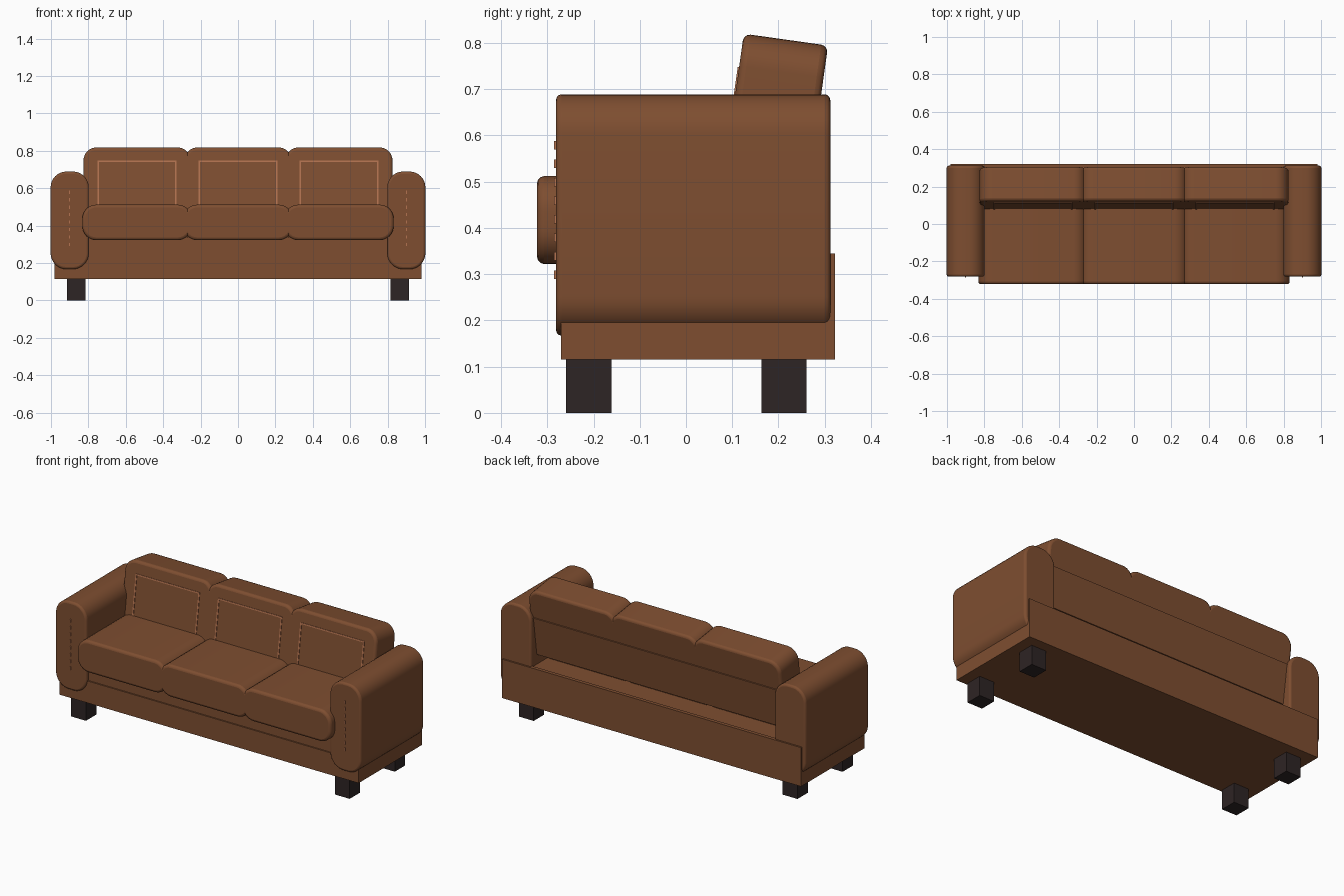
import bpy, bmesh, math
from mathutils import Matrix

if "Cube" in bpy.data.objects:
    bpy.data.objects.remove(bpy.data.objects["Cube"])


def material(name, rgb):
    m = bpy.data.materials.new(name)
    m.diffuse_color = (*rgb, 1)
    m.use_nodes = True
    m.node_tree.nodes["Principled BSDF"].inputs["Base Color"].default_value = m.diffuse_color
    return m


LEATHER = material("brown_leather", (0.209, 0.076, 0.030))
THREAD = material("tan_thread", (0.456, 0.171, 0.080))
WOOD = material("dark_wood", (0.027, 0.018, 0.018))
LEAN = math.radians(8)
PIVOT = Matrix.Translation((0, 0.125, 0.82)) @ Matrix.Rotation(-LEAN, 4, 'X')


def finish(name, bm, mat, matrix, bevel=0):
    bmesh.ops.recalc_face_normals(bm, faces=bm.faces)
    me = bpy.data.meshes.new(name)
    bm.to_mesh(me)
    bm.free()
    me.materials.append(mat)
    ob = bpy.data.objects.new(name, me)
    bpy.context.collection.objects.link(ob)
    ob.matrix_world = matrix
    if bevel:
        mod = ob.modifiers.new("soft_edge", 'BEVEL')
        mod.width = bevel
        mod.segments = 3
        mod.limit_method = 'ANGLE'
        mod.angle_limit = math.radians(40)
        bpy.ops.object.select_all(action='DESELECT')
        ob.select_set(True)
        bpy.context.view_layer.objects.active = ob
        bpy.ops.object.shade_smooth_by_angle(angle=math.radians(35))
    return ob


def box(name, x, y, z, mat, matrix=Matrix()):
    """Plain box from (min, max) ranges."""
    bm = bmesh.new()
    bmesh.ops.create_cube(bm, size=1)
    for v in bm.verts:
        for i, (a, b) in enumerate((x, y, z)):
            v.co[i] = (a + b) / 2 + v.co[i] * (b - a)
    return finish(name, bm, mat, matrix)


def pad(name, x, y, z, r, bevel=0.012, matrix=Matrix()):
    """Cushion: rounded rectangle seen from the front, extruded along y."""
    bm = bmesh.new()
    ring = []
    corners = ((x[1] - r, z[1] - r), (x[0] + r, z[1] - r),
               (x[0] + r, z[0] + r), (x[1] - r, z[0] + r))
    for q, (cx, cz) in enumerate(corners):
        for i in range(9):
            a = math.radians(90 * q + 90 * i / 8)
            ring.append(bm.verts.new((cx + r * math.cos(a), y[0], cz + r * math.sin(a))))
    face = bm.faces.new(ring)
    ext = bmesh.ops.extrude_face_region(bm, geom=[face])
    new = [g for g in ext["geom"] if isinstance(g, bmesh.types.BMVert)]
    bmesh.ops.translate(bm, verts=new, vec=(0, y[1] - y[0], 0))
    return finish(name, bm, LEATHER, matrix, bevel)


# Base frame, seat platform and low back rail
box("base_frame", (-0.98, 0.98), (-0.27, 0.32), (0.115, 0.245), LEATHER)
box("seat_platform", (-0.82, 0.82), (-0.262, 0.30), (0.245, 0.34), LEATHER)
box("back_rail", (-0.98, 0.98), (0.30, 0.322), (0.115, 0.345), LEATHER)

# Leaning backrest board behind the cushions
box("backrest_board", (-0.80, 0.80), (0.06, 0.19), (-0.40, -0.17), LEATHER, PIVOT)

# Seat and back cushions, with stitched rectangles
for i, cx in enumerate((-0.54, 0, 0.54)):
    pad(f"seat_cushion_{i}", (cx - 0.292, cx + 0.292), (-0.322, 0.16),
        (0.322, 0.512), 0.075, 0.015)
    pad(f"back_cushion_{i}", (cx - 0.286, cx + 0.286), (0, 0.184),
        (-0.41, 0), 0.07, 0.015, PIVOT)
    w, top, t = 0.21, -0.073, 0.008
    for s in (-1, 1):
        e = cx + s * (w - t / 2)
        box(f"back_stitch_side_{i}", (e - t / 2, e + t / 2), (-0.003, 0.003),
            (-0.34, top), THREAD, PIVOT)
    box(f"back_stitch_top_{i}", (cx - w, cx + w), (-0.003, 0.003),
        (top - t, top), THREAD, PIVOT)

# Arms with dashed stitching, and legs
for s in (-1, 1):
    side = "left" if s < 0 else "right"
    pad(f"{side}_arm", (s * 0.9 - 0.102, s * 0.9 + 0.102), (-0.281, 0.312),
        (0.167, 0.689), 0.085)
    for k in range(8):
        z = 0.29 + 0.04 * k
        box(f"{side}_arm_stitch_{k}", (s * 0.9 - 0.003, s * 0.9 + 0.003),
            (-0.286, -0.279), (z, z + 0.018), THREAD)
    for end, y in (("front", -0.21), ("back", 0.212)):
        box(f"{side}_{end}_leg", (s * 0.865 - 0.049, s * 0.865 + 0.049),
            (y - 0.049, y + 0.049), (0, 0.118), WOOD)
